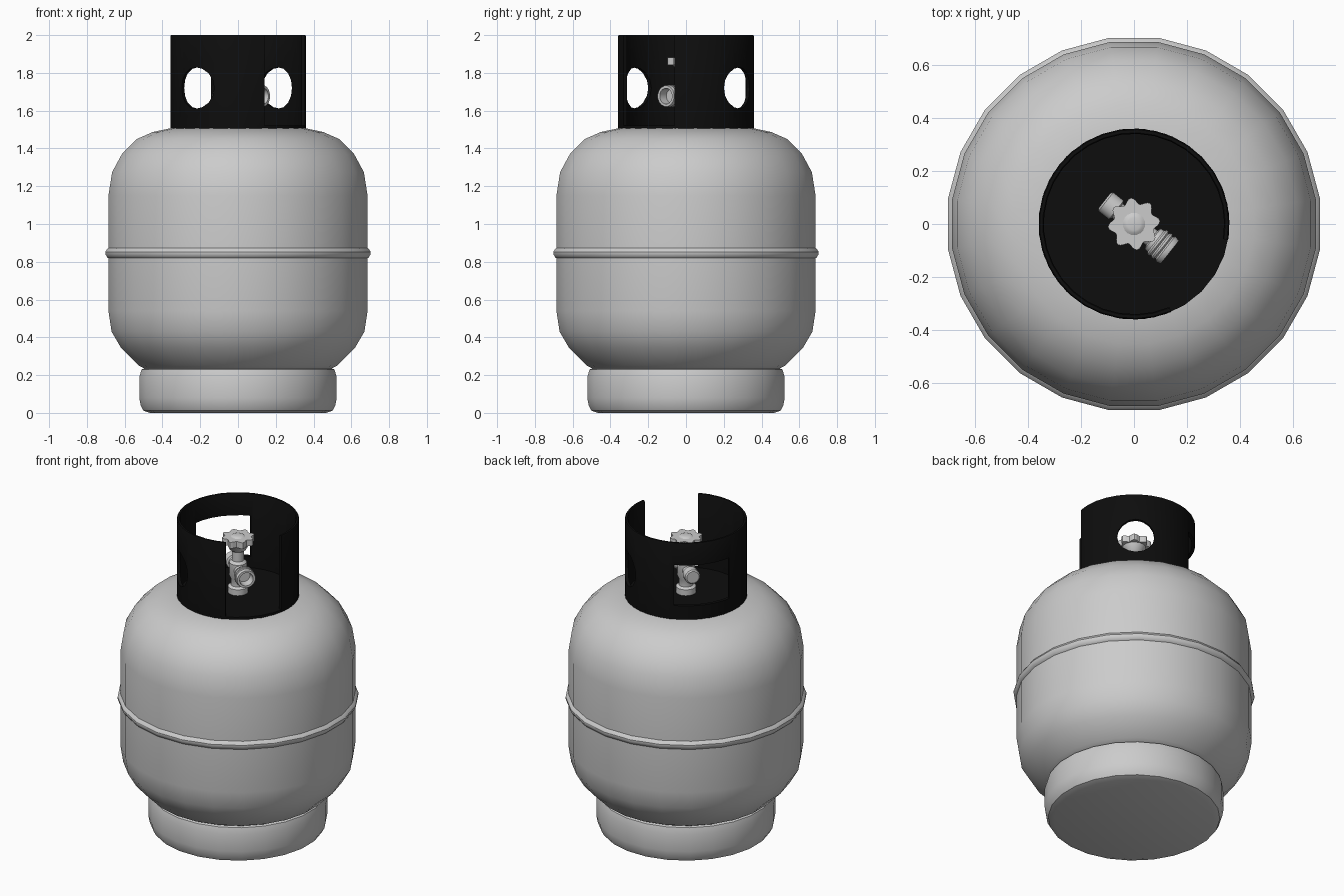
import bpy, bmesh
from math import sin, cos, pi, radians

cube = bpy.data.objects.get("Cube")
if cube:
    bpy.data.objects.remove(cube, do_unlink=True)

TURN = radians(-38.3)   # direction the valve outlet and collar opening face


def material(name, value, rough):
    m = bpy.data.materials.new(name)
    m.use_nodes = True
    color = (value, value, value, 1)
    m.diffuse_color = color
    bsdf = next(n for n in m.node_tree.nodes if n.type == 'BSDF_PRINCIPLED')
    bsdf.inputs["Base Color"].default_value = color
    bsdf.inputs["Roughness"].default_value = rough
    return m


GRAY = material("light gray paint", 0.6, 0.5)
BLACK = material("black plastic", 0.004, 0.6)


def finish(name, bm, mat, rot=(0, 0, 0), loc=(0, 0, 0)):
    bmesh.ops.recalc_face_normals(bm, faces=bm.faces)
    mesh = bpy.data.meshes.new(name)
    bm.to_mesh(mesh)
    bm.free()
    ob = bpy.data.objects.new(name, mesh)
    bpy.context.collection.objects.link(ob)
    ob.rotation_euler, ob.location = rot, loc
    if mat:
        mesh.materials.append(mat)
    return ob


def smooth(ob):
    bpy.ops.object.select_all(action='DESELECT')
    ob.select_set(True)
    bpy.context.view_layer.objects.active = ob
    bpy.ops.object.shade_smooth_by_angle(angle=radians(32))


def lathe(name, profile, mat, steps=24, start=None, sweep=2 * pi, closed=False, **place):
    """Spin an (r, z) profile about z; a closed profile makes an open-ended band."""
    bm = bmesh.new()
    a = pi / steps if start is None else start
    vs = [bm.verts.new((r * cos(a), r * sin(a), z)) for r, z in profile]
    pairs = list(zip(vs, vs[1:])) + ([(vs[-1], vs[0])] if closed else [])
    edges = [bm.edges.new(p) for p in pairs]
    bmesh.ops.spin(bm, geom=vs + edges, cent=(0, 0, 0), axis=(0, 0, 1),
                   angle=sweep, steps=steps)
    bmesh.ops.remove_doubles(bm, verts=bm.verts, dist=0.0002)
    if sweep < 6:
        ends = [e for e in bm.edges if e.is_boundary]
        bmesh.ops.holes_fill(bm, edges=ends, sides=0)
    ob = finish(name, bm, mat, **place)
    smooth(ob)
    return ob


# Tank shell, weld band and foot
lathe("tank_body", [(0, .2), (.47, .22), (.53, .25), (.625, .345), (.675, .43), (.692, .54),
                    (.692, 1.15), (.672, 1.275), (.62, 1.37), (.54, 1.45),
                    (.455, 1.487), (.355, 1.508), (0, 1.512)], GRAY)
lathe("weld_band", [(.685, .815), (.697, .822), (.708, .84), (.708, .853),
                    (.697, .87), (.685, .877)], GRAY, closed=True)
lathe("foot_ring", [(0, .005), (.47, 0), (.505, .012), (.52, .04), (.527, .08),
                    (.527, .19), (.515, .23), (.49, .24), (0, .24)], GRAY)

# Collar: open at the front, grip slot behind, round holes on both sides
GAP = radians(28.7)
collar = lathe("collar", [(.36, 1.502), (.36, 1.993), (.356, 2), (.344, 2), (.34, 1.993),
                          (.34, 1.502)], BLACK, steps=28, start=GAP,
               sweep=2 * pi - 2 * GAP, closed=True, rot=(0, 0, TURN))
lathe("collar_floor", [(0, 1.5), (.36, 1.5), (.36, 1.522), (0, 1.522)], BLACK, steps=28)

bm = bmesh.new()
bmesh.ops.create_cube(bm, size=1)
bmesh.ops.scale(bm, vec=(.24, .338, .263), verts=bm.verts)
slot = finish("slot_cutter", bm, None, rot=(0, 0, TURN),
              loc=(-.36 * cos(TURN), -.36 * sin(TURN), 1.727))
bm = bmesh.new()
bmesh.ops.create_cone(bm, cap_ends=True, segments=16, radius1=.11, radius2=.11, depth=1)
holes = finish("hole_cutter", bm, None, rot=(pi / 2, 0, TURN), loc=(0, 0, 1.72))
for cutter in (slot, holes):
    cutter.hide_render = True
    mod = collar.modifiers.new("cut", 'BOOLEAN')
    mod.object, mod.operation, mod.solver = cutter, 'DIFFERENCE', 'EXACT'
    bpy.ops.object.select_all(action='DESELECT')
    collar.select_set(True)
    bpy.context.view_layer.objects.active = collar
    bpy.ops.object.modifier_apply(modifier=mod.name)
    bpy.data.objects.remove(cutter, do_unlink=True)
smooth(collar)

# Valve stem with its outlet and rear relief plug
lathe("valve_stem", [(0, 1.515), (.06, 1.515), (.06, 1.56), (.042, 1.57), (.042, 1.61),
                     (.052, 1.63), (.052, 1.715), (.036, 1.73), (.036, 1.79),
                     (.05, 1.8), (.07, 1.842), (0, 1.842)], GRAY, steps=16)
threads = []
for i in range(3):
    d = .105 + i * .02
    threads += [(.052, d), (.06, d + .006), (.06, d + .014)]
lathe("valve_outlet", [(0, 0), (.036, 0), (.036, .085), (.05, .09)] + threads +
      [(.056, .172), (.042, .172), (.038, .12), (0, .12)], GRAY, steps=16,
      rot=(0, pi / 2, TURN), loc=(0, 0, 1.677))
lathe("relief_plug", [(0, 0), (.034, 0), (.034, .08), (.046, .085), (.046, .135),
                      (.038, .142), (0, .142)], GRAY, steps=16,
      rot=(0, -pi / 2, TURN), loc=(0, 0, 1.677))

# Scalloped handwheel with a raised hub
bm = bmesh.new()
rim = [bm.verts.new(((.088 + .011 * cos(8 * t)) * cos(t), (.088 + .011 * cos(8 * t)) * sin(t), 1.842))
       for t in (2 * pi * i / 64 for i in range(64))]
face = bm.faces.new(rim)
top = bmesh.ops.extrude_face_region(bm, geom=[face], use_keep_orig=True)["geom"]
bmesh.ops.translate(bm, vec=(0, 0, .04), verts=[v for v in top if isinstance(v, bmesh.types.BMVert)])
smooth(finish("handwheel", bm, GRAY, rot=(0, 0, TURN)))
lathe("handwheel_hub", [(.045, 1.88), (.034, 1.888), (.024, 1.891), (0, 1.891)], GRAY, steps=16)
